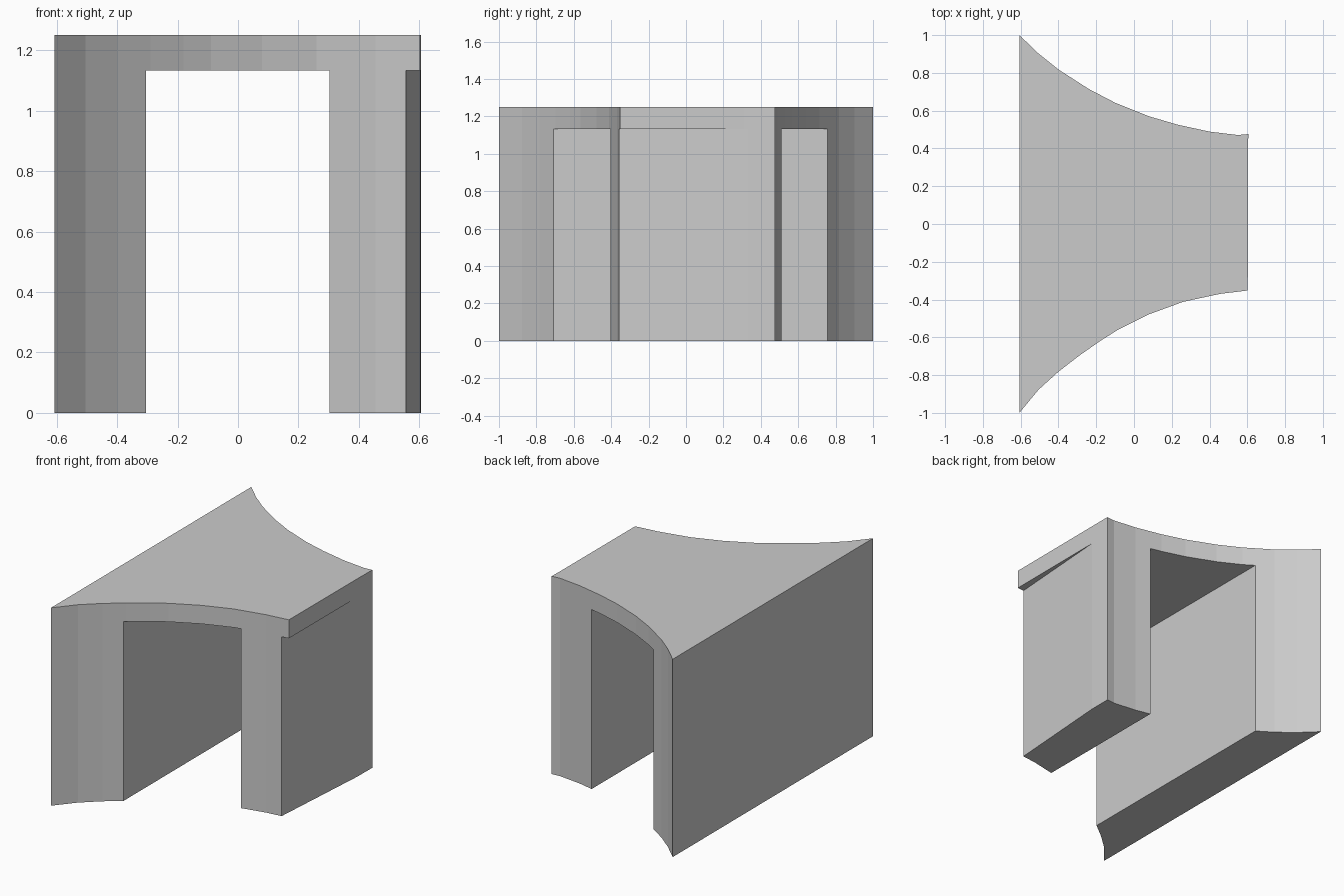
import bpy
import bmesh

if "Cube" in bpy.data.objects:
    bpy.data.objects.remove(bpy.data.objects["Cube"])

TOP, SOFFIT = 1.25, 1.133


def prism(name, outline, z0, z1):
    """Extrude a plan outline between two heights."""
    bm = bmesh.new()
    face = bm.faces.new([bm.verts.new((x, y, z0)) for x, y in outline])
    ext = bmesh.ops.extrude_face_region(bm, geom=[face])
    verts = [v for v in ext["geom"] if isinstance(v, bmesh.types.BMVert)]
    bmesh.ops.translate(bm, verts=verts, vec=(0, 0, z1 - z0))
    bmesh.ops.recalc_face_normals(bm, faces=bm.faces)
    mesh = bpy.data.meshes.new(name)
    bm.to_mesh(mesh)
    bm.free()
    obj = bpy.data.objects.new(name, mesh)
    bpy.context.collection.objects.link(obj)
    return obj


def cut(target, cutter):
    """Subtract the cutter, then remove it."""
    mod = target.modifiers.new(cutter.name, 'BOOLEAN')
    mod.operation = 'DIFFERENCE'
    mod.solver = 'EXACT'
    mod.object = cutter
    bpy.context.view_layer.objects.active = target
    bpy.ops.object.modifier_apply(modifier=mod.name)
    bpy.data.objects.remove(cutter)


# Curved front and back edges of the plan, left to right
front_edge = [(-0.607, -1.0), (-0.505, -0.877), (-0.4, -0.782), (-0.29, -0.697),
              (-0.18, -0.62), (-0.09, -0.563), (0.08, -0.478), (0.26, -0.412),
              (0.455, -0.37), (0.602, -0.352)]
back_edge = [(-0.607, 1.0), (-0.505, 0.902), (-0.4, 0.818), (-0.24, 0.715),
             (-0.1, 0.642), (0.08, 0.57), (0.23, 0.526), (0.4, 0.489),
             (0.55, 0.471), (0.605, 0.476)]

# Full-height block: straight left and right walls, concave front and back
archway = prism("archway", front_edge + [(0.604, 0.31)] + back_edge[::-1], 0, TOP)

# Passage running front to back
cut(archway, prism("passage_cutter",
                   [(-0.304, -2), (0.302, -2), (0.302, 2), (-0.304, 2)], -0.5, SOFFIT))

# Right wall slants inward toward the front, beneath the overhanging roof
cut(archway, prism("slant_cutter",
                   [(0.549, -0.45), (0.7, -0.45), (0.7, 0.40), (0.609, 0.40)], -0.5, SOFFIT))
